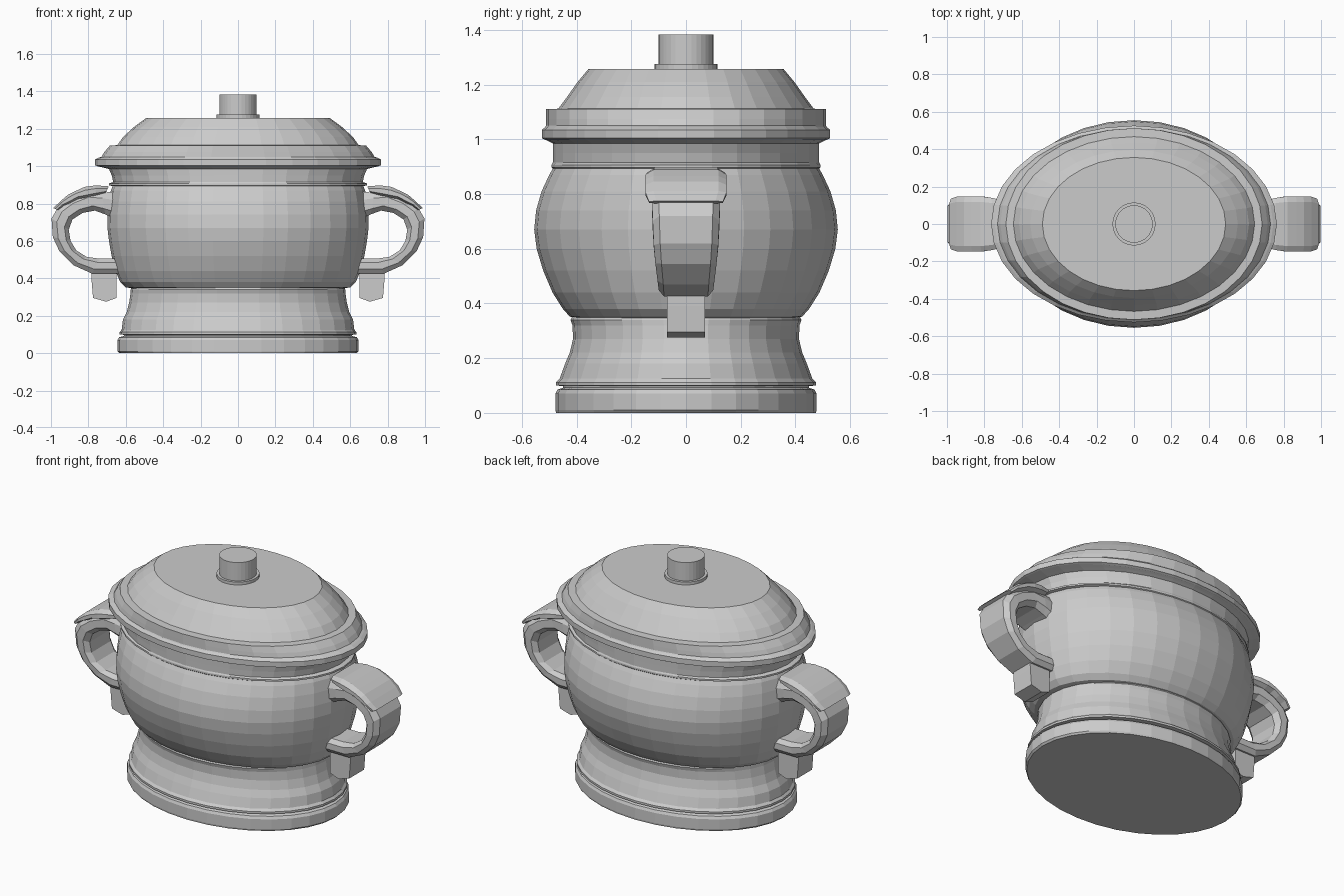
import bpy, bmesh, math

SIDES = 32


def finish(name, bm, mirror=False):
    bmesh.ops.recalc_face_normals(bm, faces=bm.faces)
    mesh = bpy.data.meshes.new(name)
    bm.to_mesh(mesh)
    bm.free()
    ob = bpy.data.objects.new(name, mesh)
    bpy.context.collection.objects.link(ob)
    if mirror:
        ob.modifiers.new("both_sides", 'MIRROR')
    return ob


def loft(name, rings, mirror=False):
    """Skin equal-length rings of points and close both ends."""
    bm = bmesh.new()
    loops = [[bm.verts.new(p) for p in ring] for ring in rings]
    n = len(loops[0])
    for a, b in zip(loops, loops[1:]):
        for i in range(n):
            j = (i + 1) % n
            bm.faces.new((a[i], a[j], b[j], b[i]))
    bm.faces.new(loops[0][::-1])
    bm.faces.new(loops[-1])
    return finish(name, bm, mirror)


def oval(name, profile):
    """Profile of (x radius, y radius, z) turned into an oval vessel."""
    angles = [math.tau * i / SIDES for i in range(SIDES)]
    return loft(name, [[(rx * math.cos(a), ry * math.sin(a), z) for a in angles]
                       for rx, ry, z in profile])


def band(name, path):
    """Bevelled strap: (outer x, outer z, inner x, inner z, half width)."""
    section = [(-.8, 0), (.8, 0), (1, .3), (1, .75), (.75, 1), (-.75, 1), (-1, .75), (-1, .3)]
    return loft(name, [[(ox + (ix - ox) * t, w * s, oz + (iz - oz) * t)
                        for s, t in section] for ox, oz, ix, iz, w in path], True)


# foot with its plinth and flared waist
oval("foot", [
    (.635, .475, 0), (.645, .477, .01), (.645, .477, .07), (.635, .47, .085),
    (.61, .45, .092), (.61, .45, .098), (.634, .475, .1), (.634, .475, .112),
    (.622, .462, .125), (.615, .442, .18), (.595, .425, .22), (.582, .413, .27),
    (.575, .415, .32), (.574, .422, .34), (.565, .415, .355)])

# rounded bowl with neck ring and rim
oval("bowl", [
    (.56, .40, .345), (.60, .425, .352), (.63, .45, .38), (.655, .488, .44),
    (.676, .522, .52), (.69, .546, .60), (.698, .555, .67), (.697, .548, .74),
    (.69, .528, .81), (.68, .50, .87), (.67, .487, .893), (.69, .491, .897),
    (.69, .491, .907), (.667, .487, .915), (.675, .487, .95), (.69, .487, .985),
    (.72, .50, .992), (.755, .517, 1.0)])

# lid with rolled edge, step and faceted dome
oval("lid", [
    (.745, .515, .998), (.764, .526, 1.004), (.764, .526, 1.035), (.745, .515, 1.045),
    (.73, .512, 1.05), (.715, .512, 1.075), (.685, .512, 1.11), (.645, .467, 1.112),
    (.615, .435, 1.155), (.555, .396, 1.21), (.49, .356, 1.258)])


# knob on the lid
def knob(name, radius, z0, z1):
    return loft(name, [[(radius * math.cos(math.tau * i / SIDES),
                         radius * math.sin(math.tau * i / SIDES), z)
                        for i in range(SIDES)] for z in (z0, z1)])


knob("knob_collar", .115, 1.25, 1.275)
knob("knob", .10, 1.26, 1.383)

# looped handles
band("handle", [
    (.66, .86, .66, .72, .115), (.73, .865, .71, .742, .12), (.81, .865, .765, .762, .12),
    (.90, .825, .83, .75, .122), (.965, .775, .885, .715, .124), (.997, .72, .905, .66, .122),
    (.99, .62, .895, .60, .118), (.955, .545, .865, .55, .112), (.88, .47, .81, .515, .104),
    (.78, .425, .74, .505, .10), (.63, .425, .63, .505, .10)])

# flared caps on top of the handles
band("handle_cap", [
    (.69, .892, .71, .855, .125), (.76, .897, .765, .84, .14), (.82, .889, .81, .83, .148),
    (.87, .866, .855, .825, .148), (.91, .846, .89, .805, .148), (.95, .812, .93, .79, .148),
    (.988, .775, .96, .765, .135)])

# hanging tabs below the handles
loft("handle_tab", [
    [(x, y * k, z) for x, z in ((.65, .47), (.785, .45), (.783, .39),
                                (.775, .295), (.705, .275), (.65, .295))]
    for y, k in ((-.07, 1), (.07, 1))], True)
